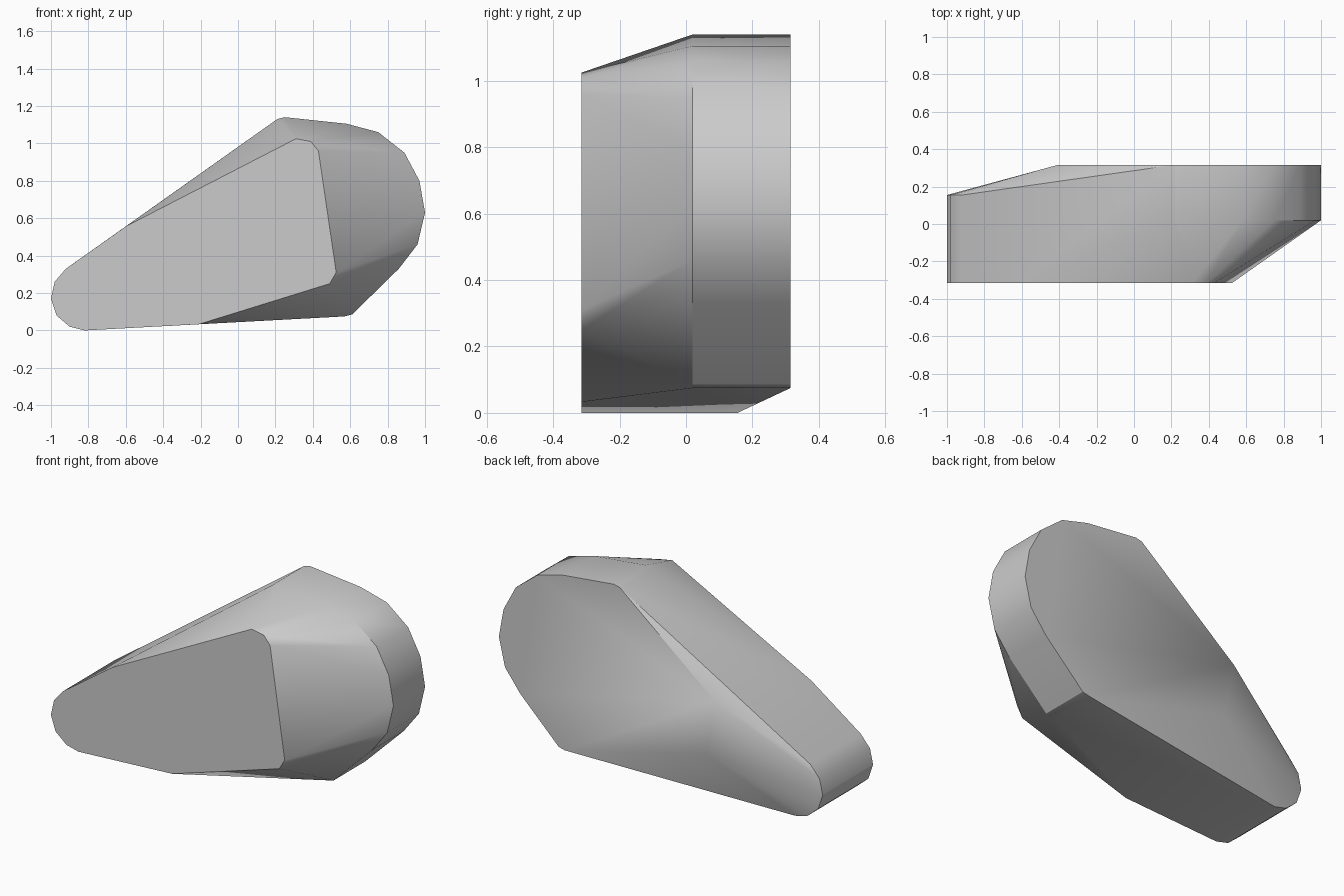
import bpy, bmesh, math

cube = bpy.data.objects.get("Cube")
if cube:
    bpy.data.objects.remove(cube, do_unlink=True)

# Single flat colour
grey = bpy.data.materials.new("stone_grey")
grey.use_nodes = True
colour = (0.6, 0.6, 0.6, 1)
grey.diffuse_color = colour
grey.node_tree.nodes["Principled BSDF"].inputs["Base Color"].default_value = colour

# Cross-sections as (x, z) outlines
narrow_tip = [(-0.92, 0.33), (-0.98, 0.26), (-1, 0.17), (-0.97, 0.08),
              (-0.9, 0.02), (-0.82, 0)]
broad_end = [(0.21, 1.13), (0.25, 1.14), (0.58, 1.105), (0.75, 1.06),
             (0.89, 0.95), (0.97, 0.8), (1, 0.63), (0.96, 0.46),
             (0.86, 0.33), (0.61, 0.085), (0.57, 0.075)]
front_facet = [(-0.6, 0.556), (0.31, 1.025), (0.39, 1.01), (0.43, 0.96),
               (0.525, 0.31), (0.49, 0.25), (-0.21, 0.033)]
back_shoulder = [(-0.41, 0.625), (-0.35, 0.3)]

FRONT, MIDDLE, TIP_BACK, BACK = -0.315, 0.02, 0.155, 0.315
layers = [(FRONT, narrow_tip + front_facet), (MIDDLE, broad_end),
          (TIP_BACK, narrow_tip), (BACK, broad_end + back_shoulder)]

# Faceted convex block stretched around the sections
bm = bmesh.new()
for y, outline in layers:
    for x, z in outline:
        bm.verts.new((x, y, z))
hull = bmesh.ops.convex_hull(bm, input=bm.verts[:], use_existing_faces=False)
loose = [v for v in bm.verts if not v.link_faces]
bmesh.ops.delete(bm, geom=loose, context='VERTS')
bmesh.ops.dissolve_limit(bm, angle_limit=math.radians(1), verts=bm.verts[:],
                         edges=bm.edges[:])
bmesh.ops.recalc_face_normals(bm, faces=bm.faces[:])

mesh = bpy.data.meshes.new("tapered_block")
bm.to_mesh(mesh)
bm.free()
mesh.materials.append(grey)
block = bpy.data.objects.new("tapered_block", mesh)
bpy.context.collection.objects.link(block)

# Soft shading across shallow facets
bpy.ops.object.select_all(action='DESELECT')
block.select_set(True)
bpy.context.view_layer.objects.active = block
bpy.ops.object.shade_smooth_by_angle(angle=math.radians(30))
